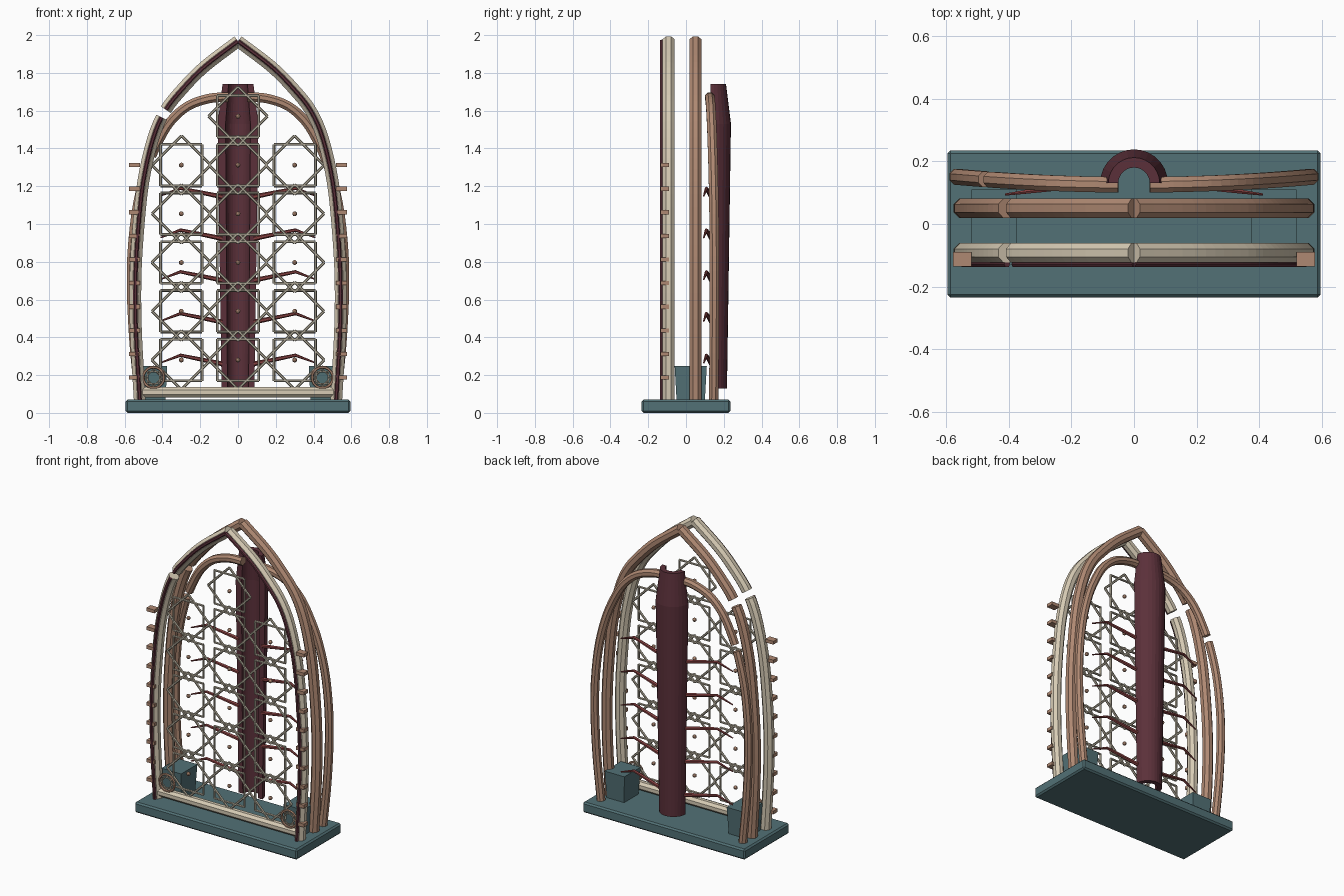
import bpy, bmesh, math
from mathutils import Vector, Matrix

if "Cube" in bpy.data.objects:
    bpy.data.objects.remove(bpy.data.objects["Cube"])


def material(name, rgb):
    m = bpy.data.materials.new(name)
    m.diffuse_color = (*rgb, 1)
    m.use_nodes = True
    m.node_tree.nodes["Principled BSDF"].inputs["Base Color"].default_value = m.diffuse_color
    return m


TEAL = material("slate teal", (0.085, 0.165, 0.18))
CREAM = material("cream stone", (0.68, 0.60, 0.46))
BROWN = material("tan clay", (0.43, 0.25, 0.17))
MAROON = material("dark maroon", (0.105, 0.03, 0.042))
RED = material("vein red", (0.24, 0.053, 0.053))
GREY = material("lattice beige", (0.46, 0.42, 0.33))


def finish(name, bm, mat, smooth=False):
    bmesh.ops.recalc_face_normals(bm, faces=bm.faces)
    me = bpy.data.meshes.new(name)
    bm.to_mesh(me)
    bm.free()
    me.materials.append(mat)
    ob = bpy.data.objects.new(name, me)
    bpy.context.collection.objects.link(ob)
    return ob


def add_tube(bm, pts, radii, sides=8):
    """Sweep a capped polygon along a path."""
    pts = [Vector(p) for p in pts]
    if not isinstance(radii, (list, tuple)):
        radii = [radii] * len(pts)
    rings = []
    for i, p in enumerate(pts):
        t = (pts[min(i + 1, len(pts) - 1)] - pts[max(i - 1, 0)]).normalized()
        u = Vector((0, 1, 0))
        u = (u - t * u.dot(t)).normalized()
        v = t.cross(u)
        ring = []
        for k in range(sides):
            a = 2 * math.pi * (k + 0.5) / sides
            ring.append(bm.verts.new(p + (u * math.cos(a) + v * math.sin(a)) * radii[i]))
        rings.append(ring)
    for a, b in zip(rings, rings[1:]):
        for k in range(sides):
            j = (k + 1) % sides
            bm.faces.new((a[k], a[j], b[j], b[k]))
    bm.faces.new(rings[0][::-1])
    bm.faces.new(rings[-1])


def add_box(bm, x0, x1, y0, y1, z0, z1, foot=1.0):
    """Box whose bottom may be narrower than its top."""
    verts = bmesh.ops.create_cube(bm, size=1)["verts"]
    for v in verts:
        s = foot if v.co.z < 0 else 1
        v.co = ((x0 + x1) / 2 + v.co.x * s * (x1 - x0),
                (y0 + y1) / 2 + v.co.y * s * (y1 - y0),
                (z0 + z1) / 2 + v.co.z * (z1 - z0))
    return verts


def smooth_path(pts, n=4):
    """Catmull-Rom interpolation of (x, z) points."""
    P = [Vector(p) for p in pts]
    P = [2 * P[0] - P[1]] + P + [2 * P[-1] - P[-2]]
    out = []
    for i in range(1, len(P) - 2):
        a, b, c, d = P[i - 1:i + 3]
        for k in range(n):
            t = k / n
            out.append(0.5 * (2 * b + (c - a) * t + (2 * a - 5 * b + 4 * c - d) * t * t
                              + (3 * b - a - 3 * c + d) * t ** 3))
    return out + [P[-2]]


# base plinth
bm = bmesh.new()
add_box(bm, -0.595, 0.595, -0.235, 0.235, 0, 0.07)
bmesh.ops.bevel(bm, geom=bm.edges[:], offset=0.01, segments=1, affect='EDGES')
finish("base", bm, TEAL)

# footing blocks
bm = bmesh.new()
for s in (-1, 1):
    add_box(bm, s * 0.447 - 0.072, s * 0.447 + 0.072, -0.06, 0.11, 0.065, 0.247, 0.88)
finish("footing_blocks", bm, TEAL)

# pointed arch profile, and the rounder rear arch profile (right half, foot to top)
POINTED = smooth_path([(0.52, 0.07), (0.54, 0.42), (0.543, 0.7), (0.53, 0.95), (0.502, 1.22),
                       (0.45, 1.45), (0.385, 1.6), (0.29, 1.72), (0.175, 1.835), (0.0, 1.968)])
ROUND = smooth_path([(0.52, 0.07), (0.552, 0.4), (0.564, 0.75), (0.54, 1.05), (0.49, 1.27),
                     (0.43, 1.42), (0.36, 1.54), (0.265, 1.625), (0.15, 1.665), (0.05, 1.672)])


def arch(name, path, yfun, r, mat, crack, sides=8):
    """Right half whole, left half split by a crack at a given height."""
    bm = bmesh.new()
    add_tube(bm, [(x, yfun(x), z) for x, z in path], r, sides)
    lower, upper = [], []
    for (x0, z0), (x1, z1) in zip(path, path[1:]):
        for edge, part in ((crack - 0.02, lower), (crack + 0.02, upper)):
            if z0 <= edge < z1:
                t = (edge - z0) / (z1 - z0)
                part.append((x0 + t * (x1 - x0), edge))
    lower = [tuple(p) for p in path if p[1] < crack - 0.025] + lower[:1]
    upper = upper[:1] + [tuple(p) for p in path if p[1] > crack + 0.025]
    for part in (lower, upper):
        add_tube(bm, [(-x, yfun(x), z) for x, z in part], r, sides)
    return finish(name, bm, mat)


arch("front_arch", POINTED, lambda x: -0.092, 0.034, CREAM, 1.585)
arch("middle_arch", POINTED, lambda x: 0.05, 0.034, BROWN, 1.585)
arch("rear_arch", ROUND, lambda x: 0.125 + 0.025 * (x / 0.56) ** 2, 0.027, BROWN, 1.34)
arch("arch_inlay", POINTED, lambda x: -0.128, 0.011, MAROON, 1.585, 6)

# sill between the feet of the front arch
bm = bmesh.new()
add_tube(bm, [(-0.525, -0.092, 0.11), (0.525, -0.092, 0.11)], 0.03)
finish("sill", bm, CREAM)

# pegs on the outside of the front arch
bm = bmesh.new()
for i in range(10):
    z = 0.187 + i * 0.125
    for s in (-1, 1):
        add_box(bm, s * 0.548 - 0.029, s * 0.548 + 0.029, -0.135, -0.09, z - 0.011, z + 0.011)
finish("arch_pegs", bm, BROWN)

# half-round hollow trunk, open to the front
bm = bmesh.new()
N = 14
profile = [(0.13, 0.087, 0.056), (1.53, 0.108, 0.066), (1.74, 0.082, 0.05)]
grid = []
for z, ro, ri in profile:
    row = []
    for r, ks in ((ro, range(N + 1)), (ri, range(N, -1, -1))):
        for k in ks:
            a = math.pi * k / N
            row.append(bm.verts.new((r * math.cos(a), 0.13 + r * math.sin(a), z)))
    grid.append(row)
M = 2 * (N + 1)
for a, b in zip(grid, grid[1:]):
    for k in range(M):
        bm.faces.new((a[k], a[(k + 1) % M], b[(k + 1) % M], b[k]))
for row in (grid[0], grid[-1]):
    for k in range(N):
        bm.faces.new((row[k], row[k + 1], row[M - 2 - k], row[M - 1 - k]))
trunk = finish("trunk", bm, MAROON)

# bent twigs on both sides of the trunk
bm = bmesh.new()
for i in range(5):
    z = 0.30 + i * 0.221
    for s in (-1, 1):
        add_tube(bm, [(s * 0.085, 0.135, z - 0.04), (s * 0.305, 0.108, z + 0.005),
                      (s * 0.41, 0.094, z - 0.035)], [0.013, 0.009, 0.004], 6)
finish("twigs", bm, RED)

# eight-pointed star lattice: two crossed squares per star
stars = [(0, 0.28 + i * 0.258) for i in range(6)]
stars += [(s * 0.3, 0.28 + i * 0.258) for s in (-1, 1) for i in range(5)]


def add_star(bm, x, y, z, half, r):
    for turn in (0, math.pi / 4):
        c = []
        for k in range(4):
            a = turn + math.pi / 4 + k * math.pi / 2
            c.append((x + half * 1.414 * math.cos(a), y, z + half * 1.414 * math.sin(a)))
        for k in range(4):
            add_tube(bm, [c[k], c[(k + 1) % 4]], r, 6)


bm = bmesh.new()
for x, z in stars:
    add_star(bm, x, -0.09, z, 0.11, 0.0075)
finish("star_lattice", bm, GREY)

# studs at the star centres
bm = bmesh.new()
for x, z in stars:
    bmesh.ops.create_icosphere(bm, subdivisions=2, radius=0.013,
                               matrix=Matrix.Translation((x, -0.09, z)))
finish("star_studs", bm, BROWN)

# corner rings with a small star inside
bm = bmesh.new()
for s in (-1, 1):
    bpy.ops.mesh.primitive_torus_add(location=(s * 0.447, -0.105, 0.187),
                                     rotation=(math.pi / 2, 0, 0), major_segments=20,
                                     minor_segments=6, major_radius=0.055, minor_radius=0.008)
    ob = bpy.context.object
    ob.name = "corner_ring"
    ob.data.materials.append(BROWN)
    add_star(bm, s * 0.447, -0.105, 0.187, 0.032, 0.004)
finish("corner_stars", bm, GREY)
